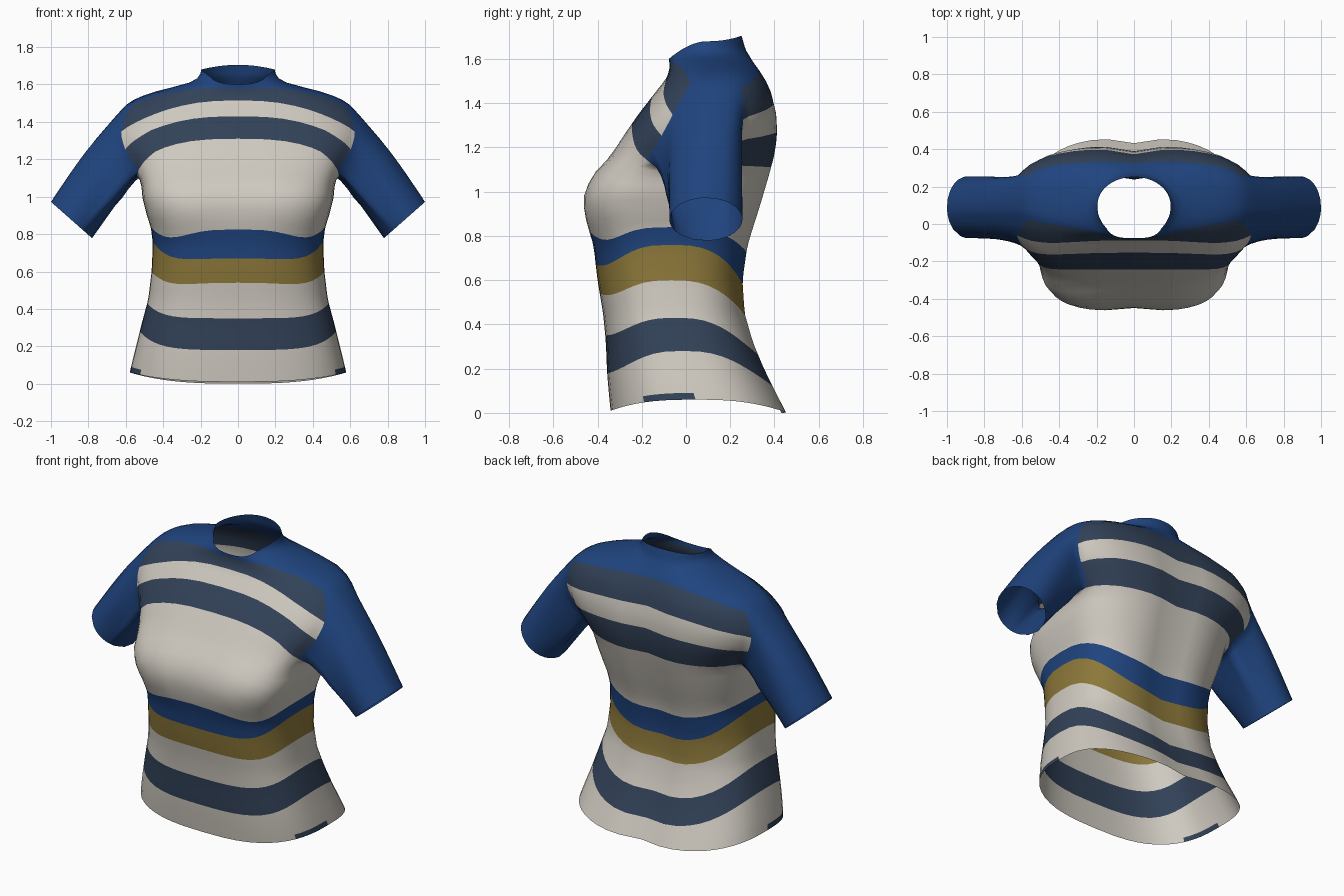
import bpy, bmesh, math
from mathutils import Vector

if "Cube" in bpy.data.objects:
    bpy.data.objects.remove(bpy.data.objects["Cube"])

N = 48          # columns around the body
HALF = 3        # armhole half width in columns


def material(name, rgb):
    m = bpy.data.materials.new(name)
    m.diffuse_color = (*rgb, 1)
    m.use_nodes = True
    m.node_tree.nodes["Principled BSDF"].inputs["Base Color"].default_value = m.diffuse_color
    return m


MATS = [material("warm white", (0.62, 0.585, 0.525)),
        material("slate navy", (0.032, 0.054, 0.098)),
        material("royal blue", (0.014, 0.058, 0.212)),
        material("mustard", (0.265, 0.188, 0.042))]
WHITE, NAVY, BLUE, MUSTARD = range(4)

# body profile: height, half width, front y, back y
PROFILE = [(0.00, .590, -.340, .462), (0.10, .570, -.350, .412),
           (0.20, .545, -.358, .362), (0.32, .515, -.362, .312),
           (0.45, .480, -.375, .275), (0.60, .462, -.400, .266),
           (0.75, .455, -.418, .288), (0.83, .465, -.444, .312),
           (0.91, .490, -.466, .338), (1.00, .512, -.464, .365),
           (1.08, .520, -.422, .388), (1.16, .560, -.345, .408),
           (1.25, .635, -.285, .420), (1.35, .665, -.215, .415),
           (1.46, .630, -.130, .388), (1.51, .580, -.090, .362),
           (1.55, .490, -.075, .337), (1.58, .370, -.075, .314),
           (1.61, .260, -.078, .290), (1.64, .205, -.074, .270),
           (1.71, .190, -.060, .250)]

# colour edges: height at front, side, back; bend of the front edge;
# colour above the edge; rows above it
EDGES = [(0.01, 0.06, 0.00, 0, WHITE, 1), (0.03, 0.09, 0.02, 0, WHITE, 3),
         (0.18, 0.28, 0.11, -.02, NAVY, 3), (0.35, 0.43, 0.25, -.02, WHITE, 4),
         (0.54, 0.60, 0.43, -.03, MUSTARD, 3), (0.67, 0.76, 0.57, -.035, BLUE, 3),
         (0.825, 0.84, 0.72, -.05, WHITE, 9), (1.31, 1.12, 1.11, 0, NAVY, 3),
         (1.43, 1.23, 1.27, 0, WHITE, 3), (1.515, 1.32, 1.40, 0, NAVY, 3),
         (1.578, 1.47, 1.55, .04, BLUE, 9), (1.60, 1.68, 1.705, 0, BLUE, 0)]


def profile_at(z):
    z = min(max(z, PROFILE[0][0]), PROFILE[-1][0])
    for a, b in zip(PROFILE, PROFILE[1:]):
        if z <= b[0]:
            t = (z - a[0]) / (b[0] - a[0])
            return [p + (q - p) * t for p, q in zip(a[1:], b[1:])]


def body_point(j, edge):
    th = 2 * math.pi * j / N
    c, s = math.cos(th), math.sin(th)
    front, side, back, bend = edge
    z = side + ((back if s > 0 else front) - side) * s * s
    if s < 0:
        z += bend * math.sin(2 * th) ** 2
    hw, yf, yb = profile_at(z)
    # squarer around the chest, rounder at the neck
    power = 2.75
    if s < 0:
        power += 0.8 * math.exp(-((z - 0.98) / 0.2) ** 2)
    k = 2 / power + 0.26 * min(1, max(0, (z - 1.5) / 0.12))
    x = hw * math.copysign(abs(c) ** k, c)
    y = (yf + yb) / 2 + (yb - yf) / 2 * math.copysign(abs(s) ** k, s)
    dip = math.exp(-(x / 0.11) ** 2)
    if s > 0:      # spine hollow
        y -= 0.03 * dip * min(1, max(0, (1.62 - z) / 0.2))
    else:          # shallow dip between the chest halves
        y += 0.018 * dip * math.exp(-((z - 0.98) / 0.15) ** 2)
    return Vector((x, y, z))


bm = bmesh.new()

# body rows, following the stripe edges
rows, colours, marks = [], [], []
for i, e in enumerate(EDGES):
    marks.append(len(rows))
    nxt = EDGES[min(i + 1, len(EDGES) - 1)]
    for k in range(max(e[5], 1)):
        t = k / max(e[5], 1)
        edge = [a + (b - a) * t for a, b in zip(e[:4], nxt[:4])]
        rows.append([bm.verts.new(body_point(j, edge)) for j in range(N)])
        colours.append(e[4])

LOW, HIGH = marks[7], marks[10]      # armhole rows


def in_armhole(r, j):
    near = min((j + HALF) % N, (j + HALF - N // 2) % N)
    return LOW <= r < HIGH and near < 2 * HALF


def quad(a, b, c, d, colour):
    f = bm.faces.new((a, b, c, d))
    f.material_index = colour
    f.smooth = True


for r in range(len(rows) - 1):
    for j in range(N):
        if not in_armhole(r, j):
            n = (j + 1) % N
            mid_y = (rows[r][j].co.y + rows[r][n].co.y) / 2
            # short navy trim at the side of the hem
            trim = r == 0 and -0.2 < mid_y < 0.05
            quad(rows[r][j], rows[r][n], rows[r + 1][n], rows[r + 1][j],
                 NAVY if trim else colours[r])

# sleeves, drawn out from each armhole to a round cuff
STEPS = 8
cuffs = set()
for mid, side in ((0, 1), (N // 2, -1)):
    lo, hi = mid - HALF, mid + HALF
    loop = [rows[LOW][j % N] for j in range(lo, hi)]
    loop += [rows[r][hi % N] for r in range(LOW, HIGH)]
    loop += [rows[HIGH][j % N] for j in range(hi, lo, -1)]
    loop += [rows[r][lo % N] for r in range(HIGH, LOW, -1)]
    start = [v.co.copy() for v in loop]
    ends = []
    for p in start:
        a = math.atan2((p.z - 1.30) / 0.17, (p.y - 0.08) / 0.18)
        ends.append(Vector((side * (0.89 + 0.11 * math.sin(a)),
                            0.09 + 0.165 * math.cos(a),
                            0.875 + 0.097 * math.sin(a))))
    ring = loop
    for k in range(1, STEPS + 1):
        t = k / STEPS
        new = []
        for p, q in zip(start, ends):
            v = p.lerp(q, t)
            v.y = p.y + (q.y - p.y) * t ** 0.5
            v.z += 0.025 * math.sin(math.pi * t) * max(0, (p.z - 1.3) / 0.16)
            new.append(bm.verts.new(v))
        for i in range(len(ring)):
            n = (i + 1) % len(ring)
            quad(ring[i], ring[n], new[n], new[i], BLUE)
        ring = new
    cuffs.update(ring)

# clear unused points inside the armholes, then soften the armhole seam
bmesh.ops.delete(bm, geom=[v for v in bm.verts if not v.link_faces], context='VERTS')
seam = [v for v in bm.verts if v not in cuffs
        and 0.47 < abs(v.co.x) < 0.76 and v.co.z > 1.02]
for _ in range(2):
    bmesh.ops.smooth_vert(bm, verts=seam, factor=0.35,
                          use_axis_x=True, use_axis_y=True, use_axis_z=True)
bmesh.ops.recalc_face_normals(bm, faces=bm.faces)

mesh = bpy.data.meshes.new("striped_shirt")
bm.to_mesh(mesh)
bm.free()
for m in MATS:
    mesh.materials.append(m)
shirt = bpy.data.objects.new("striped_shirt", mesh)
bpy.context.collection.objects.link(shirt)
